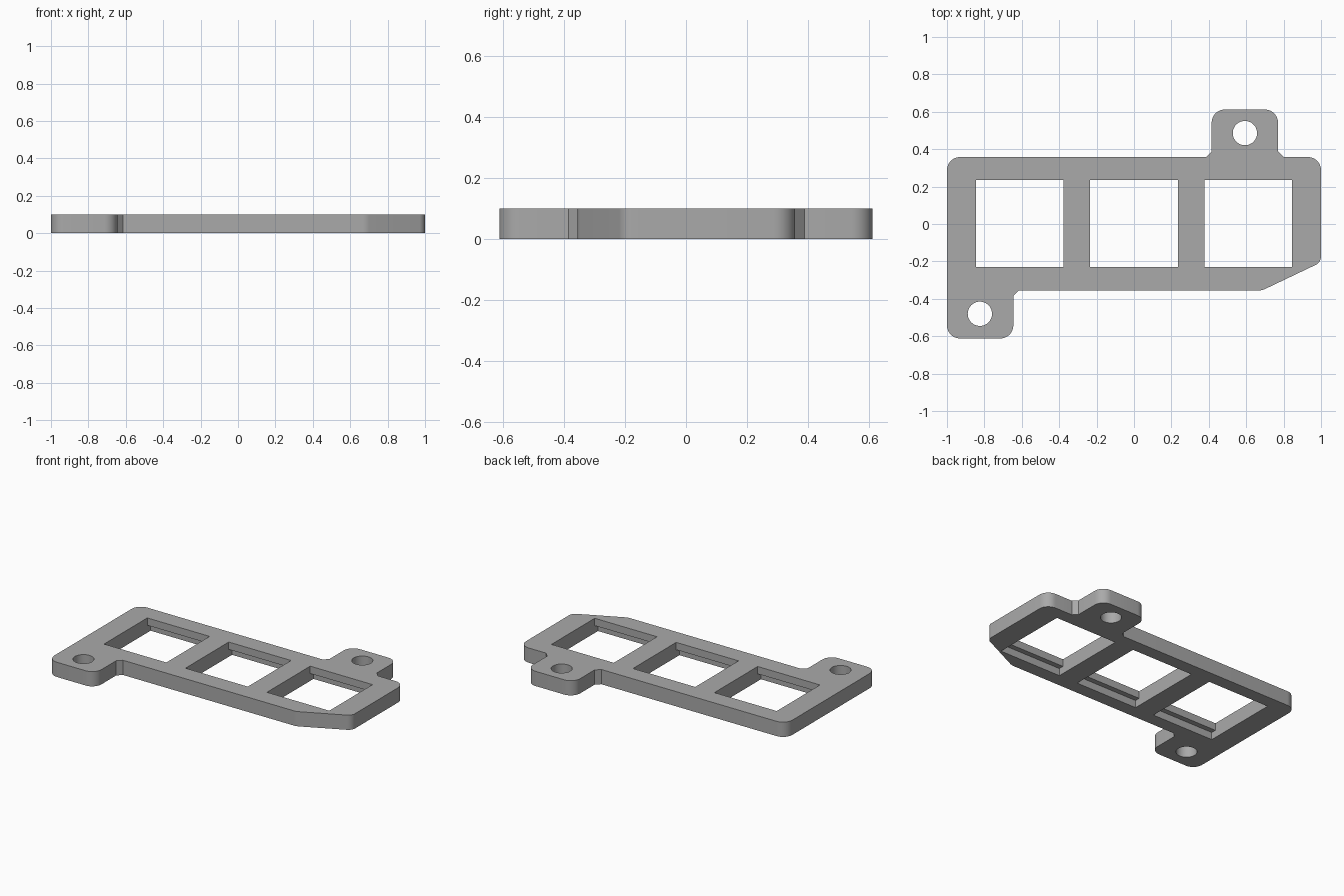
import bpy, bmesh, math
from mathutils import Vector

if "Cube" in bpy.data.objects:
    bpy.data.objects.remove(bpy.data.objects["Cube"], do_unlink=True)

THICK = 0.10      # plate thickness
LIP = 0.05        # height where the clip recess ends
PITCH = 0.6115    # spacing of the windows

grey = bpy.data.materials.new("plain grey")
grey.use_nodes = True
colour = (0.40, 0.40, 0.40, 1)
grey.diffuse_color = colour
grey.node_tree.nodes["Principled BSDF"].inputs["Base Color"].default_value = colour


def rounded(corners, steps=8):
    """Turn (x, y, radius) corners into an outline with filleted corners."""
    points = []
    for i, (x, y, r) in enumerate(corners):
        p = Vector((x, y))
        if r == 0:
            points.append(p)
            continue
        a = (Vector(corners[i - 1][:2]) - p).normalized()
        b = (Vector(corners[(i + 1) % len(corners)][:2]) - p).normalized()
        half = a.angle(b) / 2
        centre = p + (a + b).normalized() * r / math.sin(half)
        start = p + a * r / math.tan(half) - centre
        sweep = start.angle_signed(p + b * r / math.tan(half) - centre)
        for k in range(steps + 1):
            t = -sweep * k / steps
            points.append(centre + Vector((start.x * math.cos(t) - start.y * math.sin(t),
                                           start.x * math.sin(t) + start.y * math.cos(t))))
    return points


def prism(name, outline, z0, z1):
    """Extrude a flat outline from z0 to z1."""
    bm = bmesh.new()
    face = bm.faces.new([bm.verts.new((p[0], p[1], z0)) for p in outline])
    top = bmesh.ops.extrude_face_region(bm, geom=[face])["geom"]
    bmesh.ops.translate(bm, vec=(0, 0, z1 - z0),
                        verts=[v for v in top if isinstance(v, bmesh.types.BMVert)])
    bmesh.ops.recalc_face_normals(bm, faces=bm.faces)
    mesh = bpy.data.meshes.new(name)
    bm.to_mesh(mesh)
    bm.free()
    mesh.materials.append(grey)
    obj = bpy.data.objects.new(name, mesh)
    bpy.context.collection.objects.link(obj)
    return obj


def box(name, x, y, w, d, z0, z1):
    return prism(name, [(x + sx * w / 2, y + sy * d / 2)
                        for sx, sy in ((-1, -1), (1, -1), (1, 1), (-1, 1))], z0, z1)


# Plate outline with two mounting tabs and one clipped corner
plate = prism("mounting_plate", rounded([
    (-1, -0.612, 0.07), (-0.645, -0.612, 0.07), (-0.645, -0.385, 0), (-0.615, -0.355, 0),
    (0.685, -0.355, 0.08), (1, -0.205, 0.05), (1, 0.358, 0.07), (0.80, 0.358, 0),
    (0.77, 0.388, 0), (0.77, 0.612, 0.07), (0.415, 0.612, 0.07), (0.415, 0.388, 0),
    (0.385, 0.358, 0), (-1, 0.358, 0.07)]), 0, THICK)

cutters = []
# Square windows, each with a wider clip recess underneath at front and back
for i in (-1, 0, 1):
    cutters.append(box("window_cutter", i * PITCH, 0.003, 0.468, 0.464, -0.1, 0.2))
    cutters.append(box("recess_cutter", i * PITCH, 0.003, 0.468, 0.534, -0.1, LIP))

# Screw holes in the tabs
for x, y in ((-0.824, -0.48), (0.593, 0.486)):
    ring = [(x + 0.065 * math.cos(k * math.tau / 48), y + 0.065 * math.sin(k * math.tau / 48))
            for k in range(48)]
    cutters.append(prism("hole_cutter", ring, -0.1, 0.2))

for cutter in cutters:
    cutter.hide_render = True
    cutter.hide_set(True)
    mod = plate.modifiers.new("cut", "BOOLEAN")
    mod.operation, mod.solver, mod.object = "DIFFERENCE", "EXACT", cutter

# Apply the cuts and shade the round corners smoothly
bpy.context.view_layer.objects.active = plate
plate.select_set(True)
for mod in list(plate.modifiers):
    bpy.ops.object.modifier_apply(modifier=mod.name)
for cutter in cutters:
    bpy.data.objects.remove(cutter, do_unlink=True)
bpy.ops.object.shade_smooth_by_angle(angle=math.radians(30))
